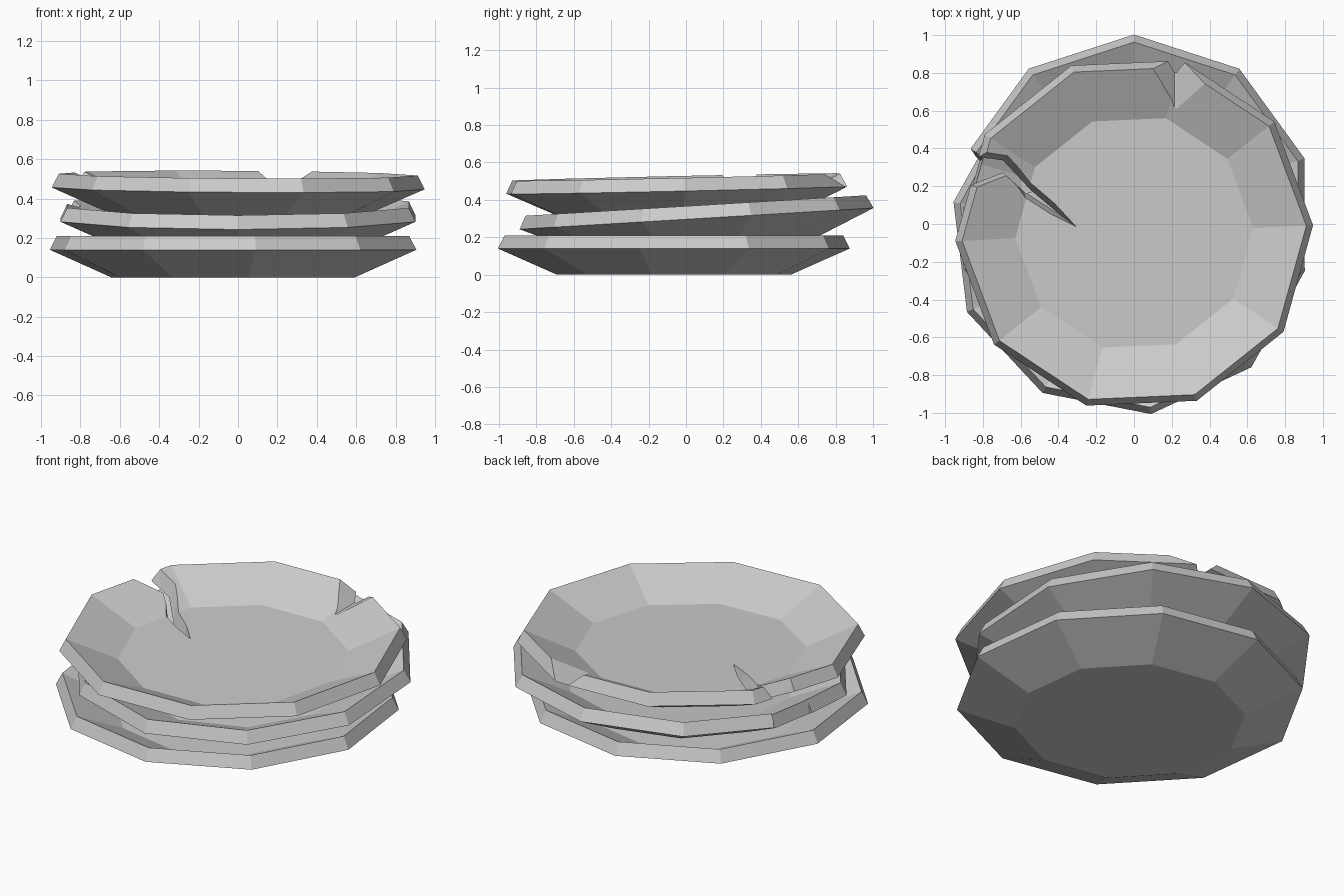
import bpy
import bmesh
from math import cos, sin, radians, atan
from mathutils import Matrix

cube = bpy.data.objects.get("Cube")
if cube:
    bpy.data.objects.remove(cube, do_unlink=True)

# Single stoneware colour
grey = bpy.data.materials.new("plain_grey")
grey.use_nodes = True
colour = (0.6, 0.6, 0.6, 1)
grey.diffuse_color = colour
grey.node_tree.nodes["Principled BSDF"].inputs["Base Color"].default_value = colour

SIDES = 10
# Radius and height: foot, outer rim, rim crest, inner floor
PROFILE = [(0.63, 0), (0.948, 0.14), (0.912, 0.21), (0.63, 0.08)]


def loft(name, rings):
    """Closed solid through rings of equal point count."""
    bm = bmesh.new()
    loops = [[bm.verts.new(p) for p in ring] for ring in rings]
    count = len(loops[0])
    for low, high in zip(loops, loops[1:]):
        for i in range(count):
            j = (i + 1) % count
            bm.faces.new((low[i], low[j], high[j], high[i]))
    bm.faces.new(loops[0][::-1])
    bm.faces.new(loops[-1])
    bmesh.ops.recalc_face_normals(bm, faces=bm.faces)
    mesh = bpy.data.meshes.new(name)
    bm.to_mesh(mesh)
    bm.free()
    mesh.materials.append(grey)
    obj = bpy.data.objects.new(name, mesh)
    bpy.context.collection.objects.link(obj)
    return obj


def plate(name, centre, phase, slope_x=0, slope_y=0):
    angles = [radians(phase + 360 * i / SIDES) for i in range(SIDES)]
    obj = loft(name, [[(r * cos(a), r * sin(a), z) for a in angles] for r, z in PROFILE])
    tilt = Matrix.Rotation(atan(slope_y), 4, 'X') @ Matrix.Rotation(-atan(slope_x), 4, 'Y')
    obj.data.transform(Matrix.Translation(centre) @ tilt)
    return obj


def carve(obj, low, high, z_low, z_high):
    """Cut away a tapered prism between two outlines."""
    cutter = loft("cutter", [[(x, y, z_low) for x, y in low], [(x, y, z_high) for x, y in high]])
    cutter.hide_render = True
    bm = bmesh.new()
    bm.from_mesh(cutter.data)
    bmesh.ops.triangulate(bm, faces=bm.faces)
    bm.to_mesh(cutter.data)
    bm.free()
    mod = obj.modifiers.new("carve", 'BOOLEAN')
    mod.operation = 'DIFFERENCE'
    mod.solver = 'EXACT'
    mod.object = cutter
    bpy.context.view_layer.objects.active = obj
    bpy.ops.object.modifier_apply(modifier=mod.name)
    bpy.data.objects.remove(cutter, do_unlink=True)


# Stack of plates, each turned and tipped differently
bottom_plate = plate("bottom_plate", (-0.025, -0.065, 0), 25)
middle_plate = plate("middle_plate", (0, 0.065, 0.16), 18, slope_y=0.06)
top_plate = plate("top_plate", (0, -0.045, 0.312), 2.5, slope_x=-0.006, slope_y=0.022)

# Crack running from the top plate's rim towards its centre
crack_low = [(-0.38, 0.04), (-0.57, 0.2), (-0.72, 0.31), (-0.83, 0.3),
             (-1.05, 0.32), (-1.05, 0.2), (-0.92, 0.22), (-0.71, 0.29), (-0.58, 0.17)]
crack_high = [(-0.16, -0.12), (-0.5, 0.24), (-0.65, 0.38), (-0.79, 0.38),
              (-1.05, 0.4), (-1.05, 0.12), (-0.88, 0.18), (-0.66, 0.24), (-0.56, 0.08)]
carve(top_plate, crack_low, crack_high, 0.32, 0.54)

# V-shaped chip in the back rim of the top plate
chip_low = [(0.215, 0.6), (0.225, 0.6), (0.225, 1), (0.215, 1)]
chip_high = [(0.08, 0.6), (0.41, 0.6), (0.41, 1), (0.08, 1)]
carve(top_plate, chip_low, chip_high, 0.44, 0.56)

# Chipped rim at the side of the middle plate
side_low = [(-0.88, 0.4), (-0.83, 0.33), (-0.9, 0.1), (-1.1, 0.1), (-1.1, 0.43)]
side_high = [(-0.86, 0.42), (-0.78, 0.35), (-0.86, 0.08), (-1.1, 0.08), (-1.1, 0.44)]
carve(middle_plate, side_low, side_high, 0.22, 0.45)
